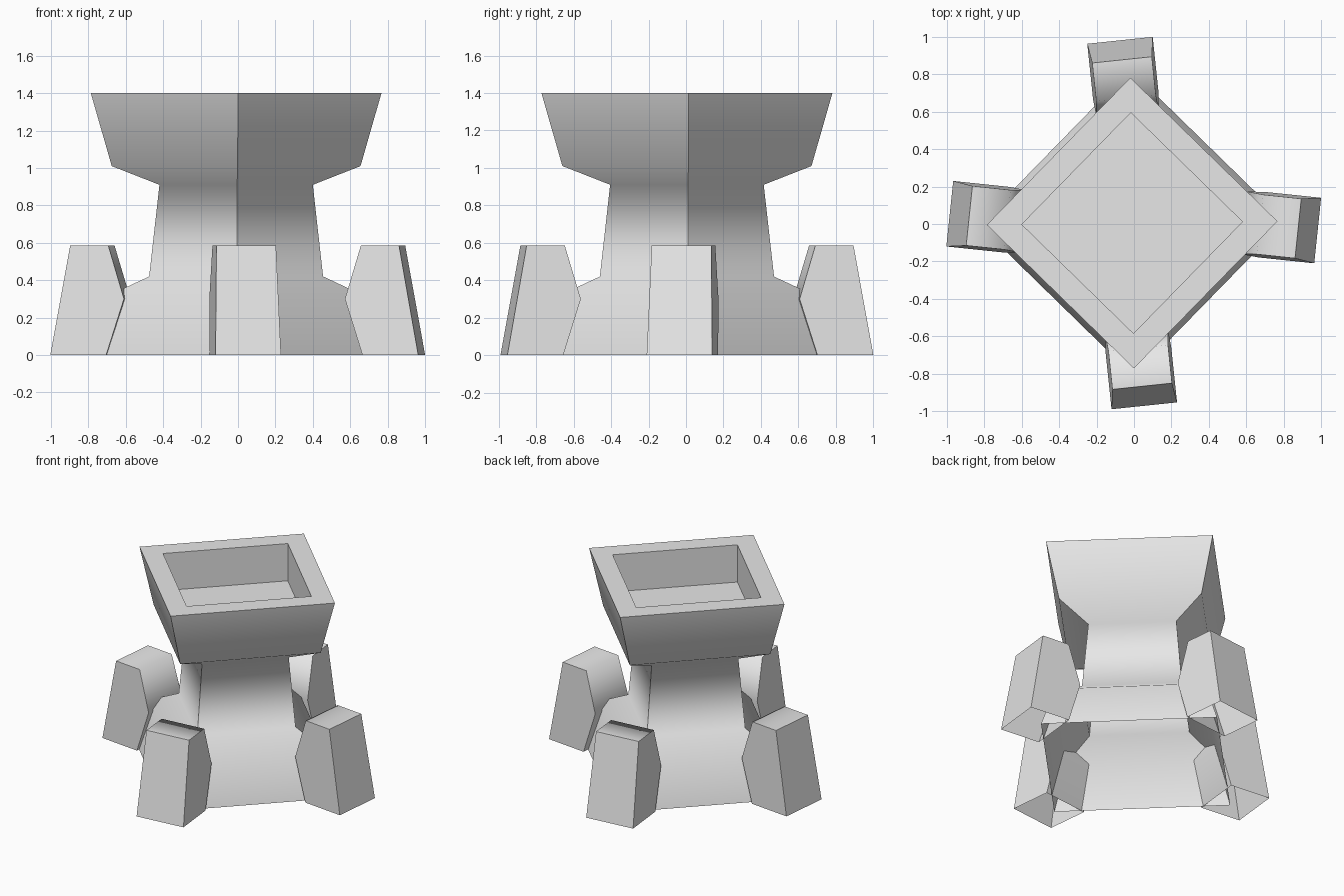
import bpy
import bmesh
from math import radians, cos, sin
from mathutils import Matrix, Vector

cube = bpy.data.objects.get("Cube")
if cube:
    bpy.data.objects.remove(cube, do_unlink=True)

stone = bpy.data.materials.new("pale_grey_stone")
stone.use_nodes = True
GREY = (0.8, 0.8, 0.8, 1)
stone.diffuse_color = GREY
stone.node_tree.nodes["Principled BSDF"].inputs["Base Color"].default_value = GREY


def loft(name, rings, soft, closed, matrix):
    """Skin a list of rings; edges along the rings listed in soft shade smoothly."""
    bm = bmesh.new()
    rows = [[bm.verts.new(p) for p in ring] for ring in rings]
    n = len(rows[0])
    for a, b in zip(rows, rows[1:]):
        for i in range(n if closed else n - 1):
            j = (i + 1) % n
            bm.faces.new((a[i], a[j], b[j], b[i]))
    if closed:
        bm.faces.new(rows[-1])                         # basin floor
    else:
        bm.faces.new([r[0] for r in rows])             # side walls
        bm.faces.new([r[-1] for r in reversed(rows)])
    ring_of = {v: k for k, row in enumerate(rows) for v in row}
    for f in bm.faces:
        f.smooth = True
    for e in bm.edges:
        k, m = (ring_of[v] for v in e.verts)
        e.smooth = k == m and k in soft
    mesh = bpy.data.meshes.new(name)
    bm.to_mesh(mesh)
    bm.free()
    mesh.materials.append(stone)
    obj = bpy.data.objects.new(name, mesh)
    obj.matrix_world = matrix
    bpy.context.collection.objects.link(obj)


def square(r, z):
    return [Vector((r * cos(radians(a)), r * sin(radians(a)), z))
            for a in (0, 90, 180, 270)]


# Square column with a flared base, a wide head and a sunken basin; open below
column = [(0.82, 0), (0.70, 0.31), (0.465, 0.42), (0.41, 0.91),
          (0.665, 1.01), (0.777, 1.4), (0.59, 1.4), (0.59, 1.13)]
loft("column_with_basin", [square(r, z) for r, z in column], {1, 2, 3, 4}, True,
     Matrix.Translation((-0.01, 0.005, 0)) @ Matrix.Rotation(radians(0.7), 4, 'Z'))

# Buttress section: distance inward from the foot, height, half width
buttress = [(0, 0, 0.176), (0.105, 0.585, 0.16), (0.31, 0.585, 0.16),
            (0.395, 0.30, 0.168), (0.30, 0, 0.176)]
feet = {
    "front_buttress": (0.055, -0.972, 6),
    "left_buttress": (0.982, -0.035, 84),
    "back_buttress": (-0.075, 0.982, 186),
    "right_buttress": (-0.985, 0.055, 264),
}
for name, (x, y, turn) in feet.items():
    loft(name, [[(-w, d, z), (w, d, z)] for d, z, w in buttress], {2, 3}, False,
         Matrix.Translation((x, y, 0)) @ Matrix.Rotation(radians(turn), 4, 'Z'))
